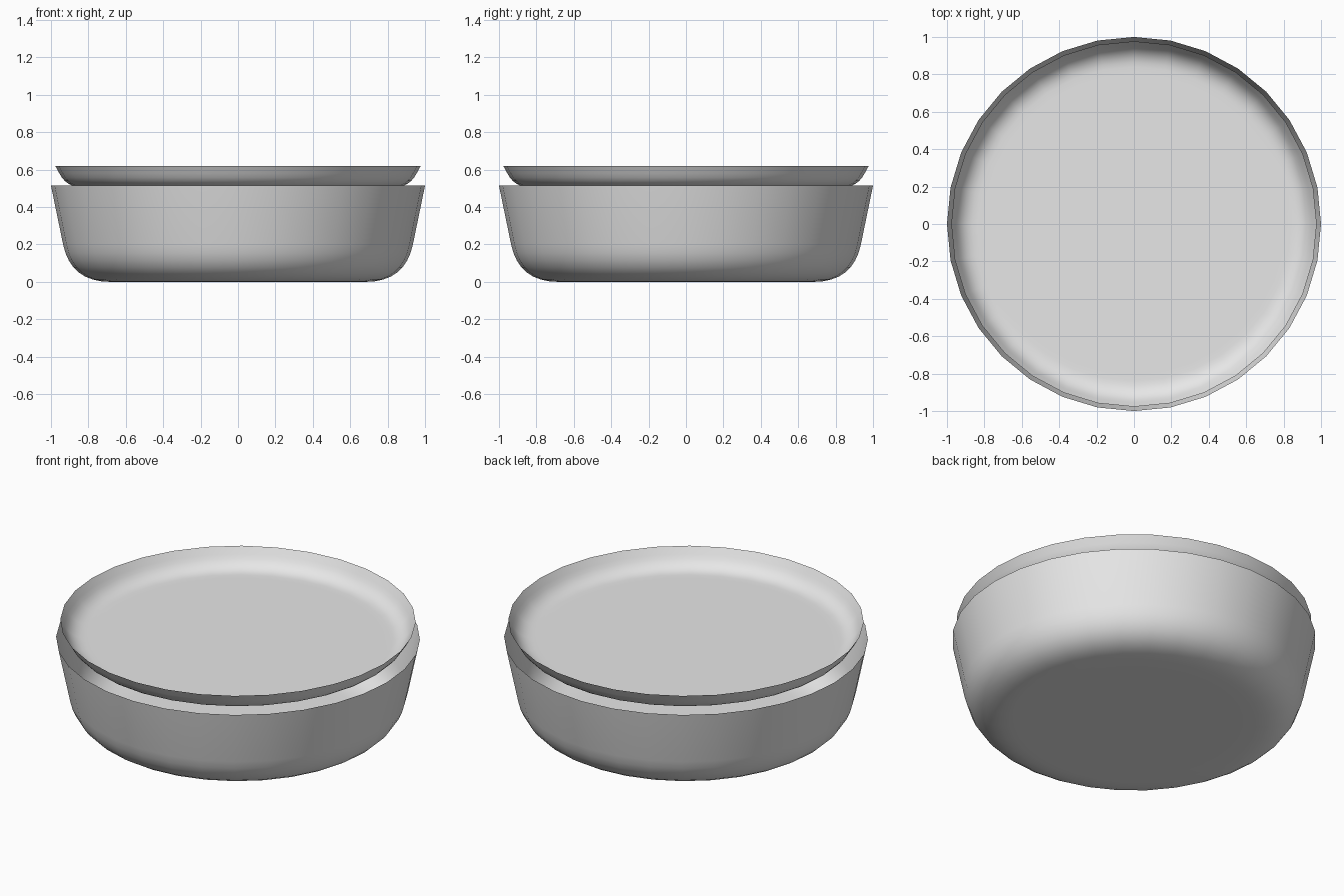
import bpy
import bmesh
import math
from mathutils import Vector

SIDES = 32

cube = bpy.data.objects.get("Cube")
if cube:
    bpy.data.objects.remove(cube, do_unlink=True)

# Single plain grey finish
grey = bpy.data.materials.new("light_grey")
grey.use_nodes = True
grey.diffuse_color = (0.8, 0.8, 0.8, 1)
grey.node_tree.nodes["Principled BSDF"].inputs["Base Color"].default_value = (0.8, 0.8, 0.8, 1)


def rounded_corner(start, control, end, steps):
    """Curve of (radius, height) points from the wall into the floor."""
    a, b, c = Vector(start), Vector(control), Vector(end)
    return [a.lerp(b, i / steps).lerp(b.lerp(c, i / steps), i / steps)
            for i in range(steps + 1)]


def open_dish(name, rim, corner, inner_floor):
    """Thin round dish: straight wall, rounded corner and flat floor."""
    profile = [Vector(rim)] + corner + [Vector((inner_floor, corner[-1].y))]
    bm = bmesh.new()
    rings = []
    for radius, height in profile:
        ring = []
        for i in range(SIDES):
            angle = math.tau * i / SIDES
            ring.append(bm.verts.new((radius * math.cos(angle),
                                      radius * math.sin(angle), height)))
        rings.append(ring)
    for upper, lower in zip(rings, rings[1:]):
        for i in range(SIDES):
            j = (i + 1) % SIDES
            bm.faces.new((upper[i], lower[i], lower[j], upper[j]))
    bm.faces.new(reversed(rings[-1]))
    for face in bm.faces:
        face.smooth = True
    mesh = bpy.data.meshes.new(name)
    bm.to_mesh(mesh)
    bm.free()
    mesh.materials.append(grey)
    obj = bpy.data.objects.new(name, mesh)
    bpy.context.collection.objects.link(obj)
    return obj


# Deep bowl with a flared wall
open_dish("bowl", (1.0, 0.515),
          rounded_corner((0.935, 0.2), (0.894, 0), (0.68, 0), 8), 0.6)

# Shallow tray resting in the mouth of the bowl
open_dish("tray", (0.977, 0.62),
          rounded_corner((0.955, 0.58), (0.919, 0.508), (0.84, 0.508), 6), 0.8)
